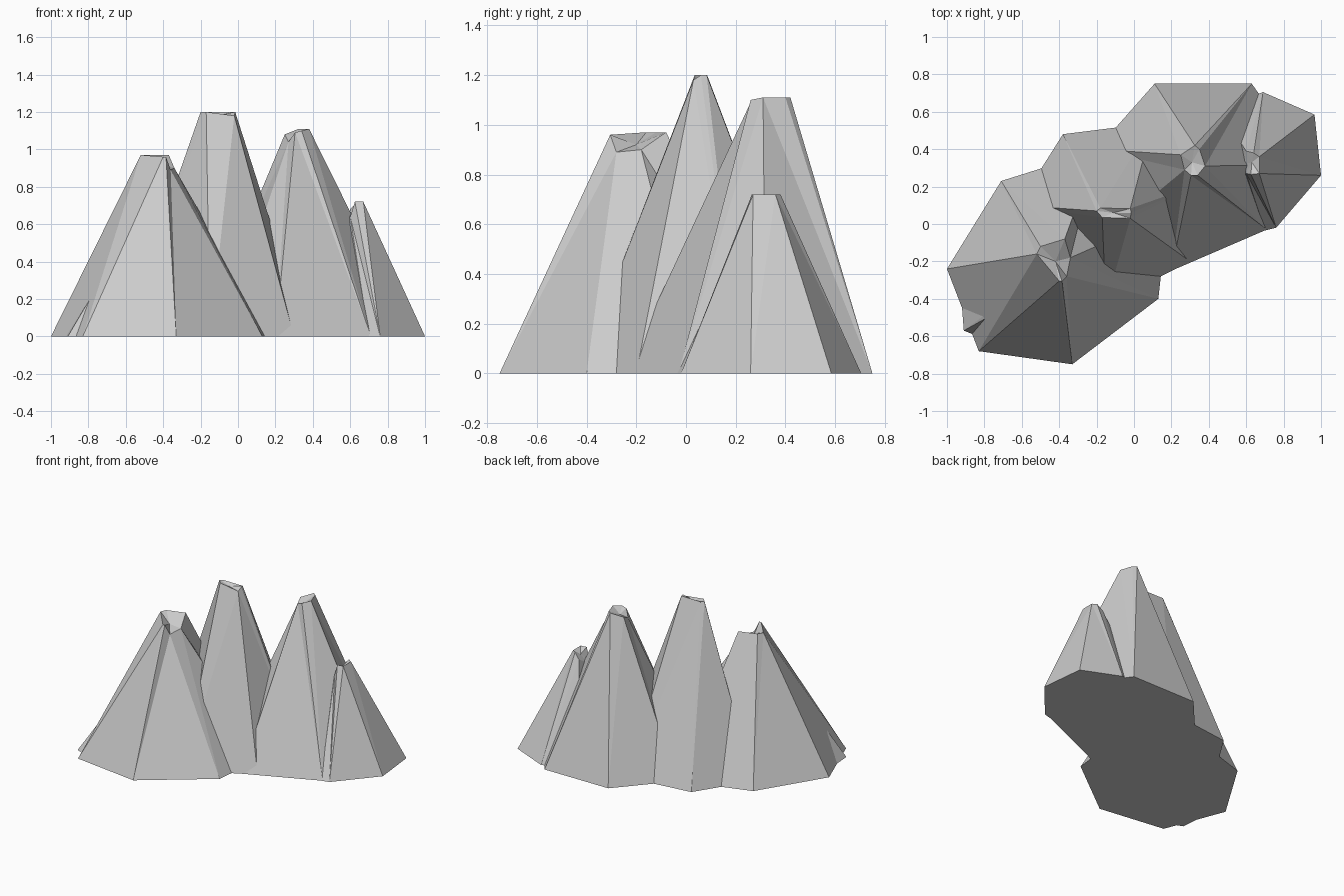
import bpy, bmesh

if "Cube" in bpy.data.objects:
    bpy.data.objects.remove(bpy.data.objects["Cube"])


def peak(name, ridges, crater):
    """Faceted peak: each ridge is (base x, base y, top x, top y, top z), counter-clockwise."""
    bm = bmesh.new()
    base = [bm.verts.new((r[0], r[1], 0)) for r in ridges]
    top = [bm.verts.new((r[2], r[3], r[4])) for r in ridges]
    pit = bm.verts.new(crater)
    bm.faces.new(base[::-1])
    n = len(ridges)
    for i in range(n):
        j = (i + 1) % n
        bm.faces.new((base[i], base[j], top[j], top[i]))
        bm.faces.new((top[i], top[j], pit))
    bmesh.ops.recalc_face_normals(bm, faces=bm.faces)
    bmesh.ops.triangulate(bm, faces=bm.faces)
    mesh = bpy.data.meshes.new(name)
    bm.to_mesh(mesh)
    bm.free()
    obj = bpy.data.objects.new(name, mesh)
    bpy.context.collection.objects.link(obj)
    return obj


# Left peak
left = peak("mountain_range", [
    (-1, -.24, -.52, -.16, .97), (-.83, -.68, -.40, -.305, .96),
    (-.33, -.75, -.385, -.305, .96), (.13, -.40, -.36, -.28, .89),
    (.18, .05, -.34, -.18, .90), (-.20, .39, -.37, -.08, .97),
    (-.71, .23, -.50, -.12, .97)], (-.42, -.20, .92))

# Tallest, middle peak
middle = peak("middle_peak", [
    (-.62, .10, -.20, .07, 1.2), (-.15, -.43, -.17, .035, 1.2),
    (.30, -.20, -.02, .03, 1.18), (.37, .22, -.015, .06, 1.2),
    (.10, .54, -.02, .083, 1.2), (-.38, .48, -.18, .085, 1.2)],
    (-.11, .06, 1.18))

# Back right peak
back = peak("back_peak", [
    (-.20, .40, .25, .37, 1.08), (-.08, .0, .27, .29, 1.04),
    (.20, -.25, .305, .26, 1.09), (.71, -.03, .34, .26, 1.10),
    (.93, .32, .38, .31, 1.11), (.63, .75, .35, .40, 1.11),
    (.11, .75, .325, .42, 1.11)], (.31, .33, 1.07))

# Small right peak
small = peak("small_peak", [
    (.42, .30, .59, .32, .64), (.70, -.035, .60, .27, .64),
    (.76, -.02, .625, .265, .72), (1, .26, .67, .27, .72),
    (.965, .585, .67, .36, .72), (.69, .705, .64, .38, .72),
    (.45, .62, .60, .39, .68)], (.63, .33, .69))

# Little spur at the foot of the left peak
spur = peak("foot_spur", [
    (-.92, -.44, -.79, -.48, .21), (-.91, -.57, -.785, -.50, .21),
    (-.86, -.59, -.775, -.50, .21), (-.78, -.47, -.77, -.48, .21)],
    (-.78, -.49, .215))

# Merge the peaks into one solid
bpy.context.view_layer.objects.active = left
for other in (middle, back, small, spur):
    mod = left.modifiers.new("merge", 'BOOLEAN')
    mod.operation = 'UNION'
    mod.solver = 'EXACT'
    mod.object = other
    bpy.ops.object.modifier_apply(modifier=mod.name)
    bpy.data.objects.remove(other)
